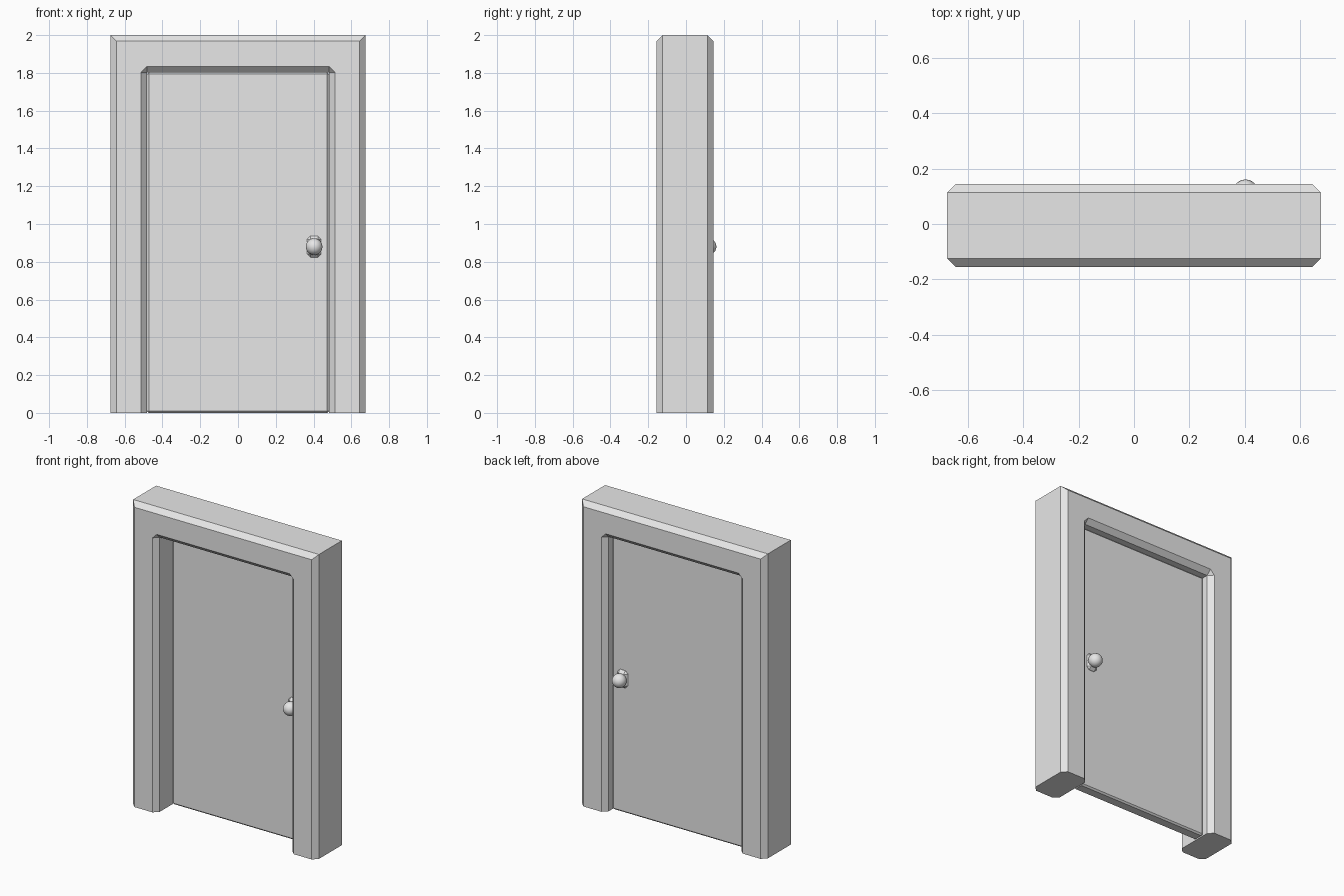
import bpy
import bmesh
from mathutils import Matrix, Vector

if "Cube" in bpy.data.objects:
    bpy.data.objects.remove(bpy.data.objects["Cube"], do_unlink=True)

# One plain grey for everything
grey = bpy.data.materials.new("plain_grey")
grey.use_nodes = True
colour = (0.8, 0.8, 0.8, 1)
grey.diffuse_color = colour
grey.node_tree.nodes["Principled BSDF"].inputs["Base Color"].default_value = colour


def add_object(name, bm):
    bmesh.ops.recalc_face_normals(bm, faces=bm.faces)
    mesh = bpy.data.meshes.new(name)
    bm.to_mesh(mesh)
    bm.free()
    mesh.materials.append(grey)
    obj = bpy.data.objects.new(name, mesh)
    bpy.context.collection.objects.link(obj)
    return obj


def box(name, centre, size, chamfer):
    bm = bmesh.new()
    bmesh.ops.create_cube(bm, size=1)
    bmesh.ops.scale(bm, vec=size, verts=bm.verts)
    bmesh.ops.translate(bm, vec=centre, verts=bm.verts)
    bmesh.ops.bevel(bm, geom=bm.edges[:], offset=chamfer, segments=1,
                    affect='EDGES')
    return add_object(name, bm)


OUTER, TOP = 0.675, 2.0
INNER, HEAD = 0.482, 1.803
CUT = 0.031
FRONT, BACK = -0.155, 0.145


# Door surround: an upside-down U lofted through four layers
def outline(c):
    half = [(OUTER - c, 0), (OUTER - c, TOP - c)]
    opening = [(INNER, HEAD + c), (INNER + c, HEAD), (INNER + c, 0)]
    left = half[::-1]
    right_outer = [(-x, z) for x, z in half]
    right_inner = [(-x, z) for x, z in opening[::-1]]
    return right_outer + left + opening[::-1] + right_inner[::-1]


bm = bmesh.new()
layers = []
for y, c in ((FRONT, CUT), (FRONT + CUT, 0), (BACK - CUT, 0), (BACK, CUT)):
    layers.append([bm.verts.new((x, y, z)) for x, z in outline(c)])
for a, b in zip(layers, layers[1:]):
    for i in range(len(a)):
        j = (i + 1) % len(a)
        bm.faces.new((a[i], a[j], b[j], b[i]))
bm.faces.new(layers[0])
bm.faces.new(layers[-1])
bmesh.ops.remove_doubles(bm, verts=bm.verts, dist=0.0001)
add_object("door_frame", bm)

# Door leaf
DOOR_Y, THICK = 0.042, 0.076
box("door_panel", (0, DOOR_Y, HEAD / 2), (INNER * 2, THICK, HEAD), 0.01)

# Handle plate passing through the door, with a ball knob on each side
KNOB = Vector((0.403, DOOR_Y, 0.88))
box("handle_plate", KNOB, (0.075, THICK + 0.04, 0.114), 0.018)
for name, side in (("front_knob", -1), ("back_knob", 1)):
    bm = bmesh.new()
    bmesh.ops.create_uvsphere(bm, u_segments=24, v_segments=12, radius=0.044)
    for face in bm.faces:
        face.smooth = True
    bm.transform(Matrix.Translation(KNOB + Vector((0, side * 0.075, 0))))
    add_object(name, bm)
